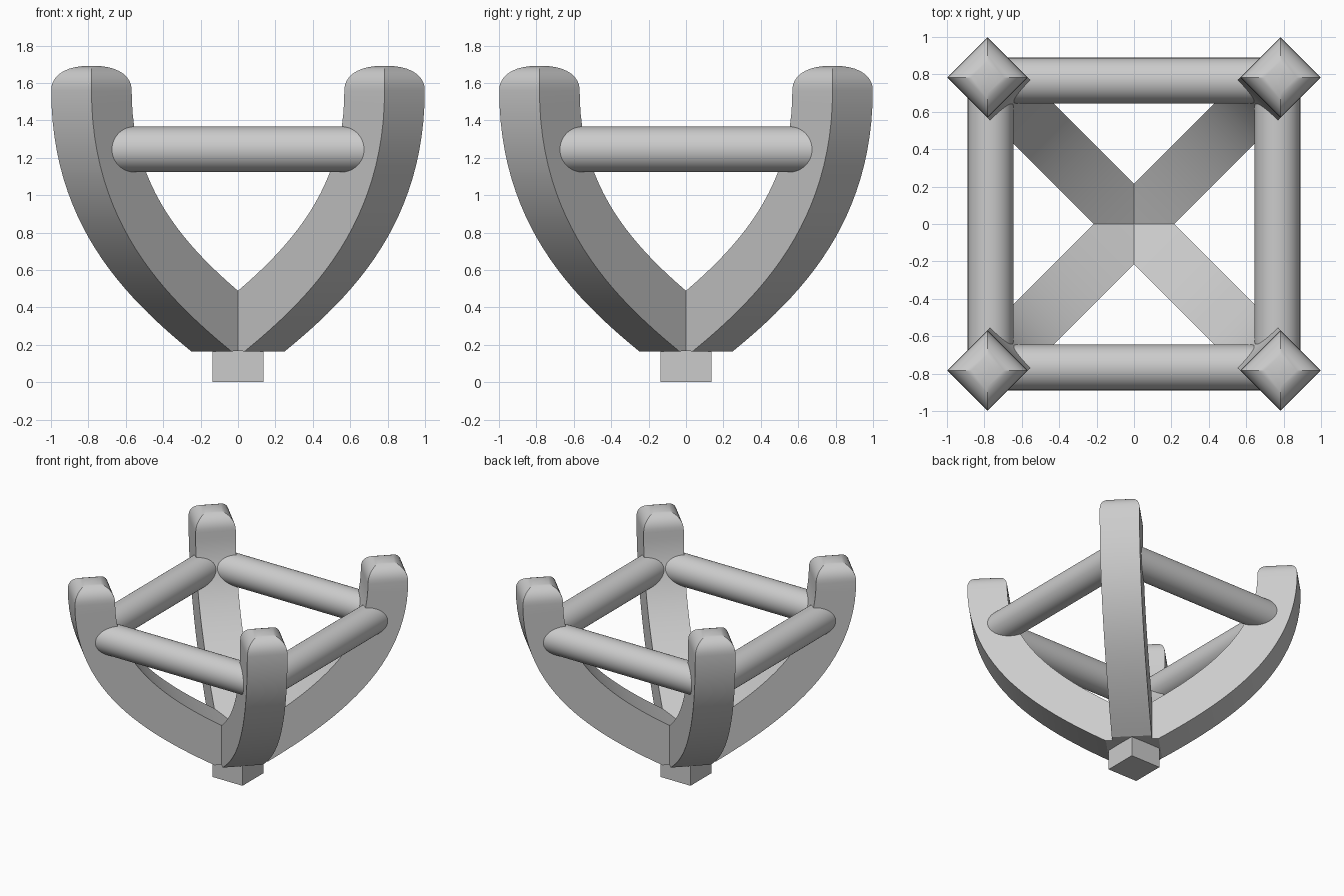
import bpy, bmesh, math
from mathutils import Vector, Matrix

if "Cube" in bpy.data.objects:
    bpy.data.objects.remove(bpy.data.objects["Cube"])

W = 0.152                      # half thickness of the square arms
PATH = [Vector(p) for p in ((0.126, 0.297), (0.642, 0.595), (1.108, 0.95), (1.108, 1.56))]


def bezier(t):
    a, b, c, d = PATH
    s = 1 - t
    pos = a * s**3 + b * 3 * s * s * t + c * 3 * s * t * t + d * t**3
    tan = (b - a) * s * s + (c - b) * 2 * s * t + (d - c) * t * t
    return pos, tan.normalized()


def finish(name, bm):
    bmesh.ops.recalc_face_normals(bm, faces=bm.faces)
    mesh = bpy.data.meshes.new(name)
    bm.to_mesh(mesh)
    bm.free()
    ob = bpy.data.objects.new(name, mesh)
    bpy.context.collection.objects.link(ob)
    bpy.ops.object.select_all(action='DESELECT')
    ob.select_set(True)
    bpy.context.view_layer.objects.active = ob
    bpy.ops.object.shade_smooth_by_angle(angle=math.radians(28))
    return ob


def curved_arm(name, angle):
    # each section: inner point, outer point (radius, height), half width
    sections = [(Vector((0, 0.40)), Vector((0, 0.17)), W)]
    for i in range(25):
        p, t = bezier(i / 24)
        n = Vector((-t.y, t.x)) * W
        sections.append((p + n, p - n, W))
    # softly rounded tip
    for i in range(1, 10):
        a = math.radians(10 * i)
        s, z = math.cos(a) ** 0.85, 1.56 + 0.132 * math.sin(a) ** 0.9
        if i == 9:
            s = 0.02
        sections.append((Vector((1.108 - W * s, z)), Vector((1.108 + W * s, z)), W * s))
    bm = bmesh.new()
    rings = []
    for inner, outer, w in sections:
        rings.append([bm.verts.new((q.x, y, q.y)) for q, y in
                      ((inner, -w), (inner, w), (outer, w), (outer, -w))])
    for r0, r1 in zip(rings, rings[1:]):
        for k in range(4):
            m = (k + 1) % 4
            bm.faces.new((r0[k], r0[m], r1[m], r1[k]))
    bm.faces.new(rings[0])
    bm.faces.new(rings[-1])
    bm.transform(Matrix.Rotation(angle, 4, 'Z'))
    return finish(name, bm)


def rail(name, angle):
    bm = bmesh.new()
    bmesh.ops.create_cone(bm, cap_ends=True, segments=48, radius1=0.122, radius2=0.122, depth=1.4)
    bm.transform(Matrix.Rotation(angle, 4, 'Z') @ Matrix.Translation((0, -0.767, 1.245))
                 @ Matrix.Rotation(math.pi / 2, 4, 'Y'))
    return finish(name, bm)


# four curved arms on the diagonals
for i, n in enumerate(("back_right", "back_left", "front_left", "front_right")):
    curved_arm(n + "_arm", math.radians(45 + 90 * i))

# four round rails joining the arms
for i, n in enumerate(("front", "right", "back", "left")):
    rail(n + "_rail", math.radians(90 * i))

# square stub at the base
bm = bmesh.new()
bmesh.ops.create_cube(bm, size=1)
bm.transform(Matrix.Translation((0, 0, 0.125)) @ Matrix.Diagonal((0.274, 0.274, 0.25, 1)))
finish("base_stub", bm)
